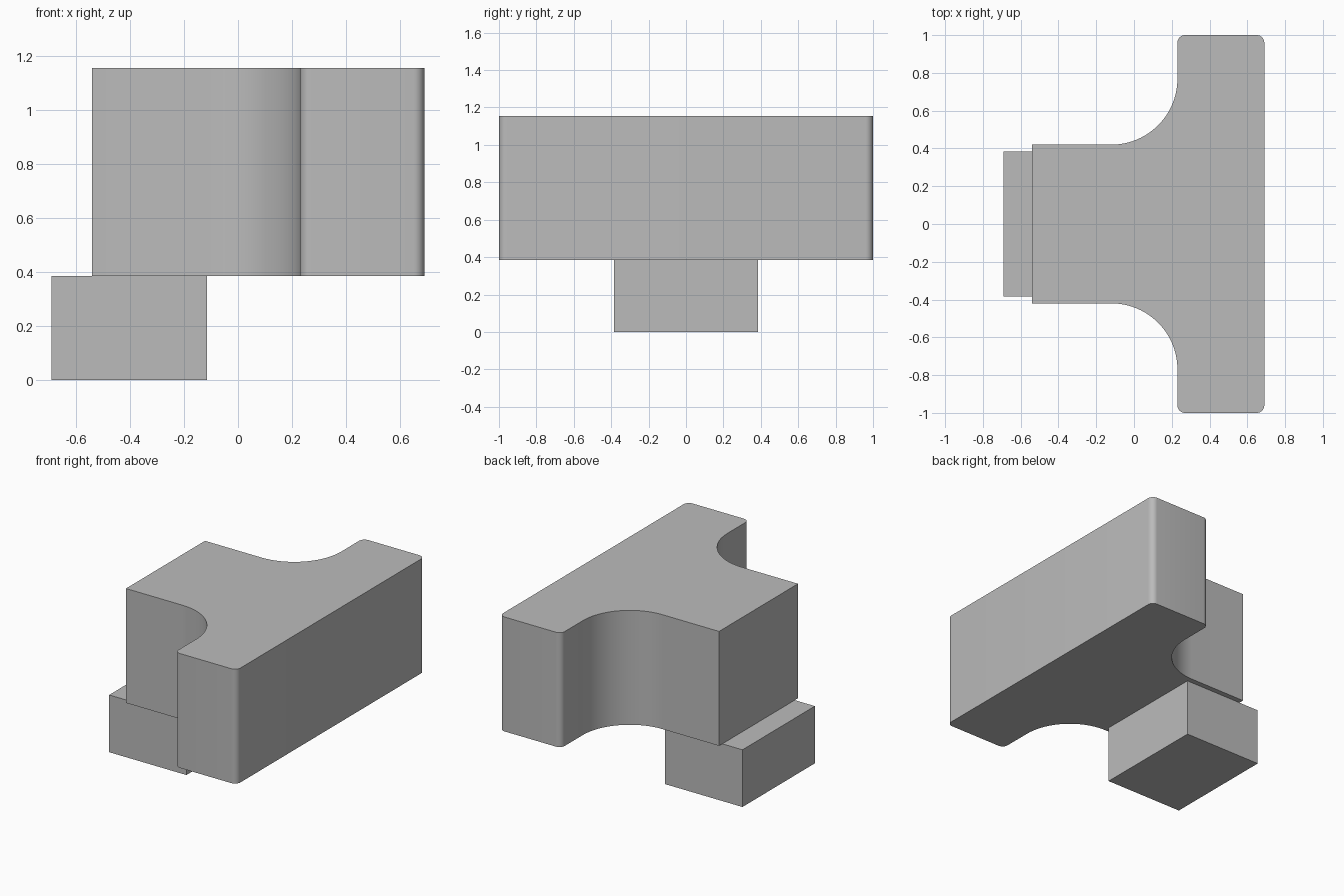
import bpy
import bmesh
from math import cos, sin, pi

cube = bpy.data.objects.get("Cube")
if cube:
    bpy.data.objects.remove(cube, do_unlink=True)

# Single grey material
grey = bpy.data.materials.new("plain grey")
grey.use_nodes = True
colour = (0.5, 0.5, 0.5, 1)
grey.diffuse_color = colour
grey.node_tree.nodes["Principled BSDF"].inputs["Base Color"].default_value = colour


def arc(cx, cy, radius, start, end, steps):
    """Points along an arc, angles in quarter turns."""
    angles = [(start + (end - start) * i / steps) * pi / 2 for i in range(steps + 1)]
    return [(cx + radius * cos(a), cy + radius * sin(a)) for a in angles]


def extrude(name, outline, bottom, top):
    """Upright prism from a counter-clockwise outline."""
    bm = bmesh.new()
    face = bm.faces.new([bm.verts.new((x, y, bottom)) for x, y in outline])
    result = bmesh.ops.extrude_face_region(bm, geom=[face])
    moved = [v for v in result["geom"] if isinstance(v, bmesh.types.BMVert)]
    bmesh.ops.translate(bm, verts=moved, vec=(0, 0, top - bottom))
    bmesh.ops.recalc_face_normals(bm, faces=bm.faces)
    mesh = bpy.data.meshes.new(name)
    bm.to_mesh(mesh)
    bm.free()
    mesh.materials.append(grey)
    obj = bpy.data.objects.new(name, mesh)
    bpy.context.collection.objects.link(obj)
    bpy.ops.object.select_all(action="DESELECT")
    obj.select_set(True)
    bpy.context.view_layer.objects.active = obj
    bpy.ops.object.shade_smooth_by_angle(angle=pi / 6)
    return obj


# T-shaped upper block: filleted inner corners, rounded crossbar ends
back, front, stem_end, stem_half = 0.69, 0.23, -0.54, 0.42
fillet, corner = 0.35, 0.04
half = arc(back - corner, 1 - corner, corner, 0, 1, 8)
half += arc(front + corner, 1 - corner, corner, 1, 2, 8)
half += arc(front - fillet, stem_half + fillet, fillet, 0, -1, 24)
half.append((stem_end, stem_half))
mirrored = [(x, -y) for x, y in reversed(half)]
extrude("upper_block", half + mirrored, 0.385, 1.155)

# Rectangular foot under the stem
foot = [(-0.69, -0.385), (-0.115, -0.385), (-0.115, 0.385), (-0.69, 0.385)]
extrude("foot", foot, 0, 0.385)
